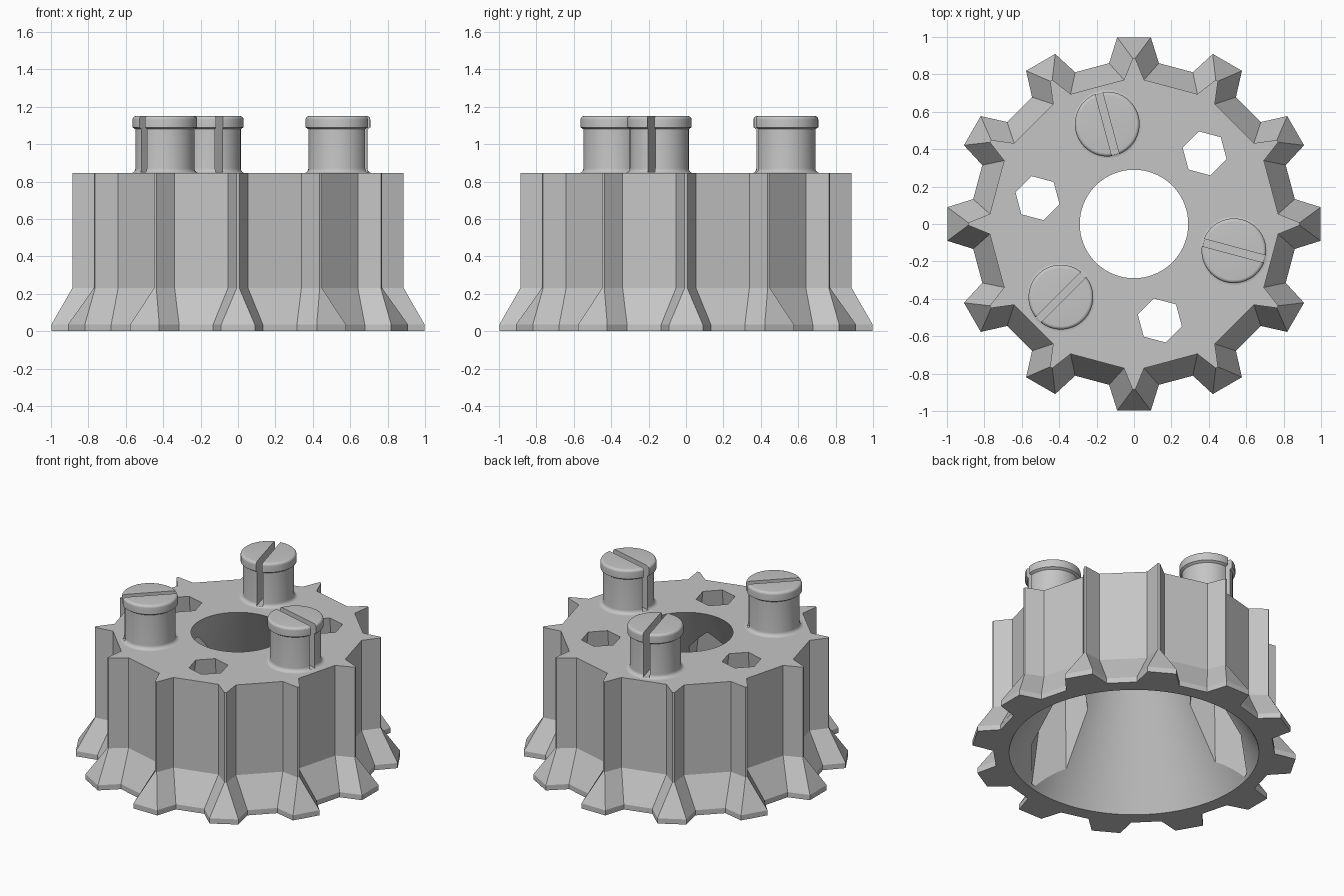
import bpy, bmesh
from math import pi, sin, cos, radians
from mathutils import Matrix, Vector

if "Cube" in bpy.data.objects:
    bpy.data.objects.remove(bpy.data.objects["Cube"], do_unlink=True)

TOP = 0.845      # height of the toothed body
TEETH = 12
grey = bpy.data.materials.new("plain grey")
grey.use_nodes = True
grey.diffuse_color = (0.56, 0.56, 0.56, 1)
grey.node_tree.nodes["Principled BSDF"].inputs["Base Color"].default_value = (0.56, 0.56, 0.56, 1)


def make_object(name, bm):
    bmesh.ops.recalc_face_normals(bm, faces=bm.faces)
    mesh = bpy.data.meshes.new(name)
    bm.to_mesh(mesh)
    bm.free()
    obj = bpy.data.objects.new(name, mesh)
    bpy.context.collection.objects.link(obj)
    mesh.materials.append(grey)
    return obj


def activate(obj):
    bpy.ops.object.select_all(action='DESELECT')
    obj.select_set(True)
    bpy.context.view_layer.objects.active = obj


def cut(obj, cutter):
    cutter.hide_render = True
    mod = obj.modifiers.new("cut", 'BOOLEAN')
    mod.operation = 'DIFFERENCE'
    mod.solver = 'EXACT'
    mod.object = cutter
    activate(obj)
    bpy.ops.object.modifier_apply(modifier=mod.name)
    bpy.data.objects.remove(cutter, do_unlink=True)


def smooth(obj):
    activate(obj)
    bpy.ops.object.shade_smooth_by_angle(angle=radians(20))


def frustum(name, r_low, r_high, z_low, z_high, sides, centre=(0, 0), turn=0):
    bm = bmesh.new()
    place = Matrix.Translation((*centre, (z_low + z_high) / 2)) @ Matrix.Rotation(turn, 4, 'Z')
    bmesh.ops.create_cone(bm, cap_ends=True, segments=sides, radius1=r_low,
                          radius2=r_high, depth=z_high - z_low, matrix=place)
    return make_object(name, bm)


def tooth_ring(bm, z, root_r, root_angle, tip_r, tip_half):
    """One closed outline of the toothed body at height z."""
    a = radians(root_angle)
    root = (root_r * sin(a), root_r * cos(a))
    tooth = [(-root[0], root[1]), (-tip_half, tip_r), (tip_half, tip_r), root]
    ring = []
    for i in range(TEETH):
        rot = Matrix.Rotation(-2 * pi * i / TEETH, 3, 'Z')
        ring += [bm.verts.new(rot @ Vector((x, y, z))) for x, y in tooth]
    return ring


# Toothed body, flared at the foot
bm = bmesh.new()
foot = (0.87, 8.8, 0.998, 0.09)
wall = (0.773, 4, 0.886, 0.007)
rings = [tooth_ring(bm, z, *shape) for z, shape in
         ((0, foot), (0.035, foot), (0.23, wall), (TOP, wall))]
for low, high in zip(rings, rings[1:]):
    n = len(low)
    for i in range(n):
        j = (i + 1) % n
        bm.faces.new((low[i], low[j], high[j], high[i]))
bm.faces.new(rings[0][::-1])
bm.faces.new(rings[-1])
body = make_object("toothed_body", bm)

# Conical bore, widening downwards
slope = (0.772 - 0.29) / TOP
cut(body, frustum("bore_cutter", 0.772 + slope * 0.1, 0.29 - slope * 0.1,
                  -0.1, TOP + 0.1, 96))

# Three tapered hexagonal holes
taper = (0.24 - 0.122) / TOP
for deg in (45, 165, 285):
    a = radians(deg)
    cut(body, frustum("hex_cutter", 0.24 - taper * 0.02, 0.122 - taper * 0.1,
                      0.02, TOP + 0.1, 6, (0.534 * cos(a), 0.534 * sin(a)), radians(15)))
smooth(body)

# Lathe profile of a post: filleted foot, shaft, rounded cap
R, CAP, H = 0.158, 0.173, 1.15
profile = [(0, TOP - 0.02), (R + 0.025, TOP - 0.02)]
profile += [(R + 0.025 * (1 - sin(t)), TOP + 0.025 * (1 - cos(t)))
            for t in (i * pi / 12 for i in range(7))]
profile += [(R, 1.08), (CAP, 1.09)]
profile += [(CAP - 0.018 * (1 - cos(t)), H - 0.018 * (1 - sin(t)))
            for t in (i * pi / 12 for i in range(7))]
profile += [(0, H)]


def slotted_post(name, deg):
    a = radians(deg)
    place = Matrix.Translation((0.553 * cos(a), 0.553 * sin(a), 0)) @ Matrix.Rotation(a, 4, 'Z')
    bm = bmesh.new()
    verts = [bm.verts.new((r, 0, z)) for r, z in profile]
    edges = [bm.edges.new(pair) for pair in zip(verts, verts[1:])]
    bmesh.ops.spin(bm, geom=verts + edges, cent=(0, 0, 0), axis=(0, 0, 1),
                   angle=2 * pi, steps=48, use_merge=True)
    bmesh.ops.remove_doubles(bm, verts=bm.verts, dist=0.0002)
    bm.transform(place)
    post = make_object(name, bm)
    # Radial slot down to the body
    bm = bmesh.new()
    bmesh.ops.create_cube(bm, size=1, matrix=place @ Matrix.Translation((0, 0, TOP + 0.255))
                          @ Matrix.Diagonal((0.5, 0.04, 0.5, 1)))
    cut(post, make_object("slot_cutter", bm))
    smooth(post)


for name, deg in (("back_post", 105), ("left_post", -15), ("front_right_post", 225)):
    slotted_post(name, deg)
